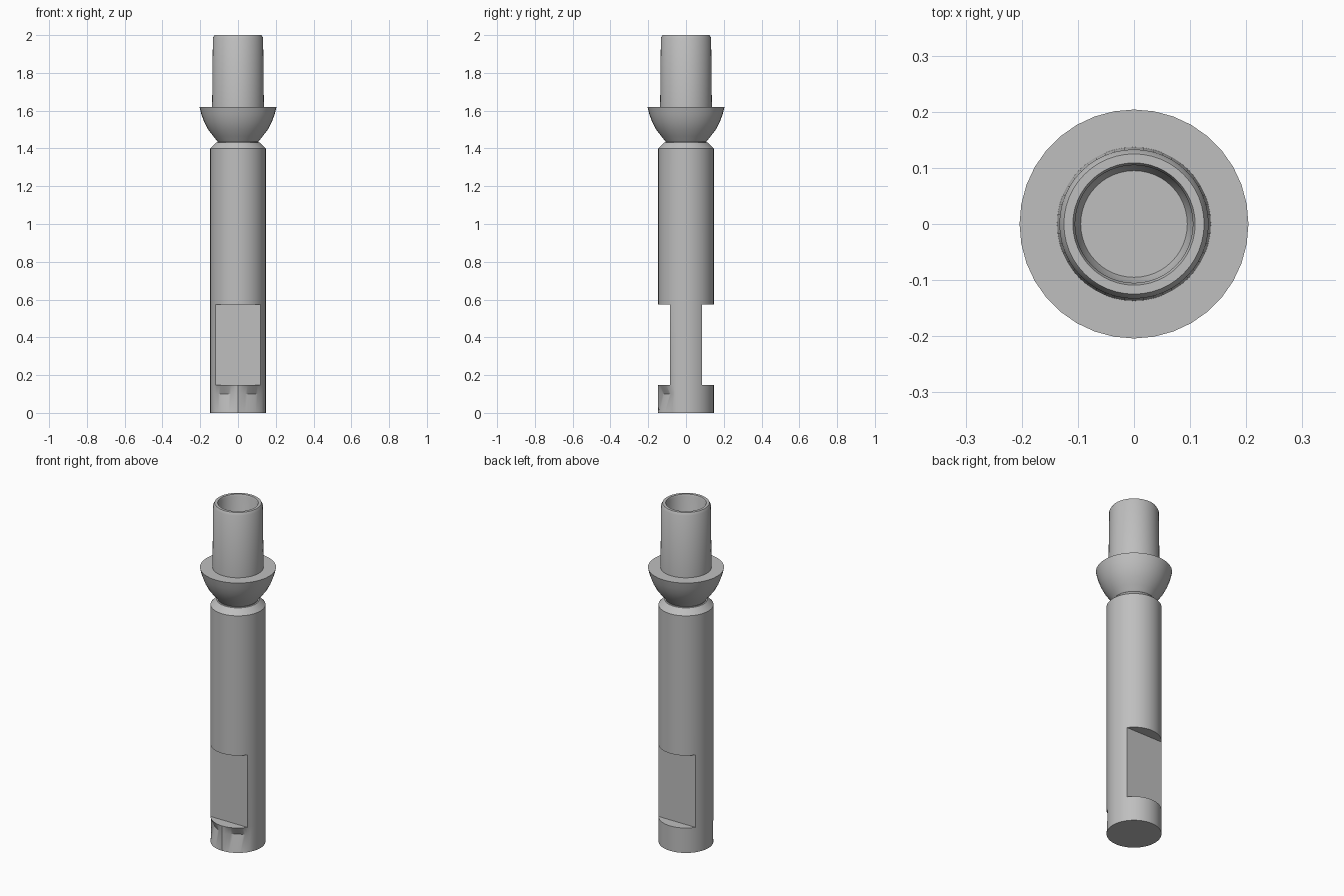
import bpy, bmesh
from math import sin, cos, tau

if "Cube" in bpy.data.objects:
    bpy.data.objects.remove(bpy.data.objects["Cube"])

steel = bpy.data.materials.new("steel_grey")
steel.use_nodes = True
GREY = (0.52, 0.52, 0.52, 1)
steel.diffuse_color = GREY
steel.node_tree.nodes["Principled BSDF"].inputs["Base Color"].default_value = GREY


def revolve(name, profile, sides, shape=None):
    """Spin (radius, z) points about z; shape(ring, x, y) may move ring points."""
    bm = bmesh.new()
    rings = []
    for i, (r, z) in enumerate(profile):
        ring = []
        for k in range(sides):
            a = tau * k / sides
            x, y = r * cos(a), r * sin(a)
            if shape:
                x, y = shape(i, x, y)
            ring.append(bm.verts.new((x, y, z)))
        rings.append(ring)
    for low, high in zip(rings, rings[1:]):
        for k in range(sides):
            n = (k + 1) % sides
            bm.faces.new((low[k], low[n], high[n], high[k]))
    bm.faces.new(rings[0][::-1])
    bm.faces.new(rings[-1])
    bmesh.ops.remove_doubles(bm, verts=bm.verts, dist=0.00005)
    bmesh.ops.recalc_face_normals(bm, faces=bm.faces)
    mesh = bpy.data.meshes.new(name)
    bm.to_mesh(mesh)
    bm.free()
    mesh.materials.append(steel)
    obj = bpy.data.objects.new(name, mesh)
    bpy.context.collection.objects.link(obj)
    bpy.ops.object.select_all(action="DESELECT")
    obj.select_set(True)
    bpy.context.view_layer.objects.active = obj
    bpy.ops.object.shade_smooth_by_angle(angle=0.5)
    return obj


# Rod with two wrench flats and a dented front on the foot
R = 0.147
FLAT = R * sin(tau * 7 / 72)
EDGE_X, EDGE_Y = R * cos(tau * 5 / 72), -R * sin(tau * 5 / 72)


def rod_shape(ring, x, y):
    if ring == 1 and y < EDGE_Y:
        # Straight chords from the front point to each side
        y = -R + (EDGE_Y + R) * abs(x) / EDGE_X
    if ring in (3, 4):
        y = max(-FLAT, min(FLAT, y))
    return x, y


revolve("rod", [(R, 0), (R, 0.1), (R, 0.147), (R, 0.147), (R, 0.575),
                (R, 0.575), (R, 1.4), (0.115, 1.432)], 72, rod_shape)

# Bowl shaped collar above a narrow neck
revolve("collar", [(0.108, 1.425), (0.108, 1.436), (0.131, 1.465),
                   (0.158, 1.5), (0.179, 1.54), (0.194, 1.58),
                   (0.204, 1.62)], 36)

# Tapered tube with a chamfered rim and a dished bore
revolve("tube", [(0.138, 1.6), (0.137, 1.62), (0.133, 1.985), (0.125, 2.0),
                 (0.109, 2.0), (0.105, 1.99), (0.105, 1.64),
                 (0.09, 1.61), (0.06, 1.595), (0.02, 1.59)], 48)
